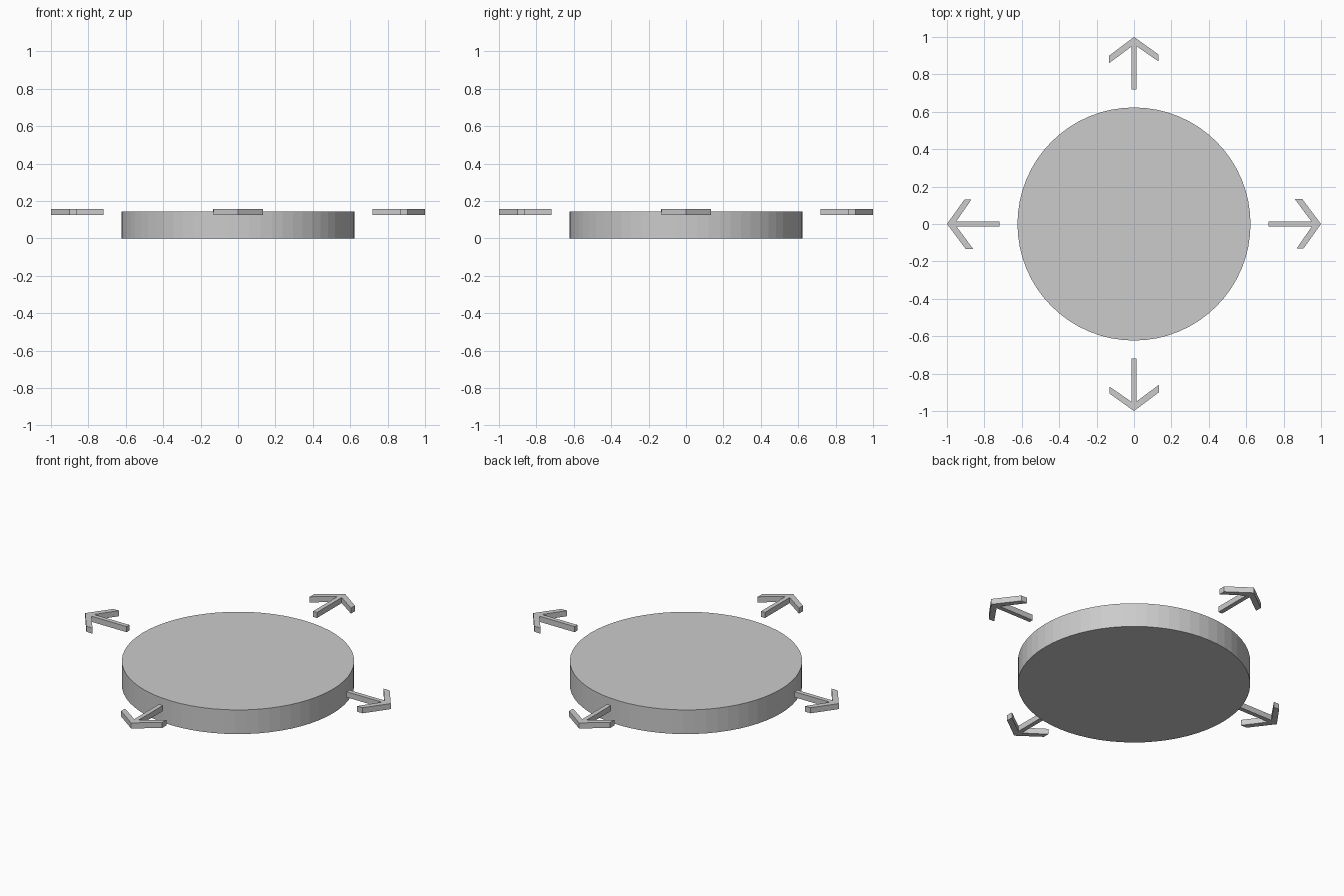
import bpy, bmesh
from math import pi
from mathutils import Matrix

if "Cube" in bpy.data.objects:
    bpy.data.objects.remove(bpy.data.objects["Cube"])

# Round base plate
bpy.ops.mesh.primitive_cylinder_add(vertices=64, radius=0.623, depth=0.143,
                                    location=(0, 0, 0.0715))
bpy.context.object.name = "round_plate"

# Arrow outline, pointing along +y
OUTLINE = [(-0.013, 0.72), (0.013, 0.72), (0.013, 0.951), (0.13, 0.87),
           (0.13, 0.907), (0, 1.0), (-0.133, 0.9), (-0.133, 0.86),
           (-0.013, 0.949)]
ARROW_BOTTOM, ARROW_TOP = 0.125, 0.158


def make_arrow(name, angle):
    bm = bmesh.new()
    face = bm.faces.new([bm.verts.new((x, y, ARROW_BOTTOM)) for x, y in OUTLINE])
    out = bmesh.ops.extrude_face_region(bm, geom=[face], use_keep_orig=True)
    top = [v for v in out["geom"] if isinstance(v, bmesh.types.BMVert)]
    bmesh.ops.translate(bm, verts=top, vec=(0, 0, ARROW_TOP - ARROW_BOTTOM))
    bmesh.ops.transform(bm, matrix=Matrix.Rotation(angle, 4, 'Z'), verts=bm.verts)
    bmesh.ops.recalc_face_normals(bm, faces=bm.faces)
    mesh = bpy.data.meshes.new(name)
    bm.to_mesh(mesh)
    bm.free()
    bpy.context.collection.objects.link(bpy.data.objects.new(name, mesh))


# Four direction arrows around the plate
for i, side in enumerate(("back", "left", "front", "right")):
    make_arrow(side + "_arrow", i * pi / 2)
